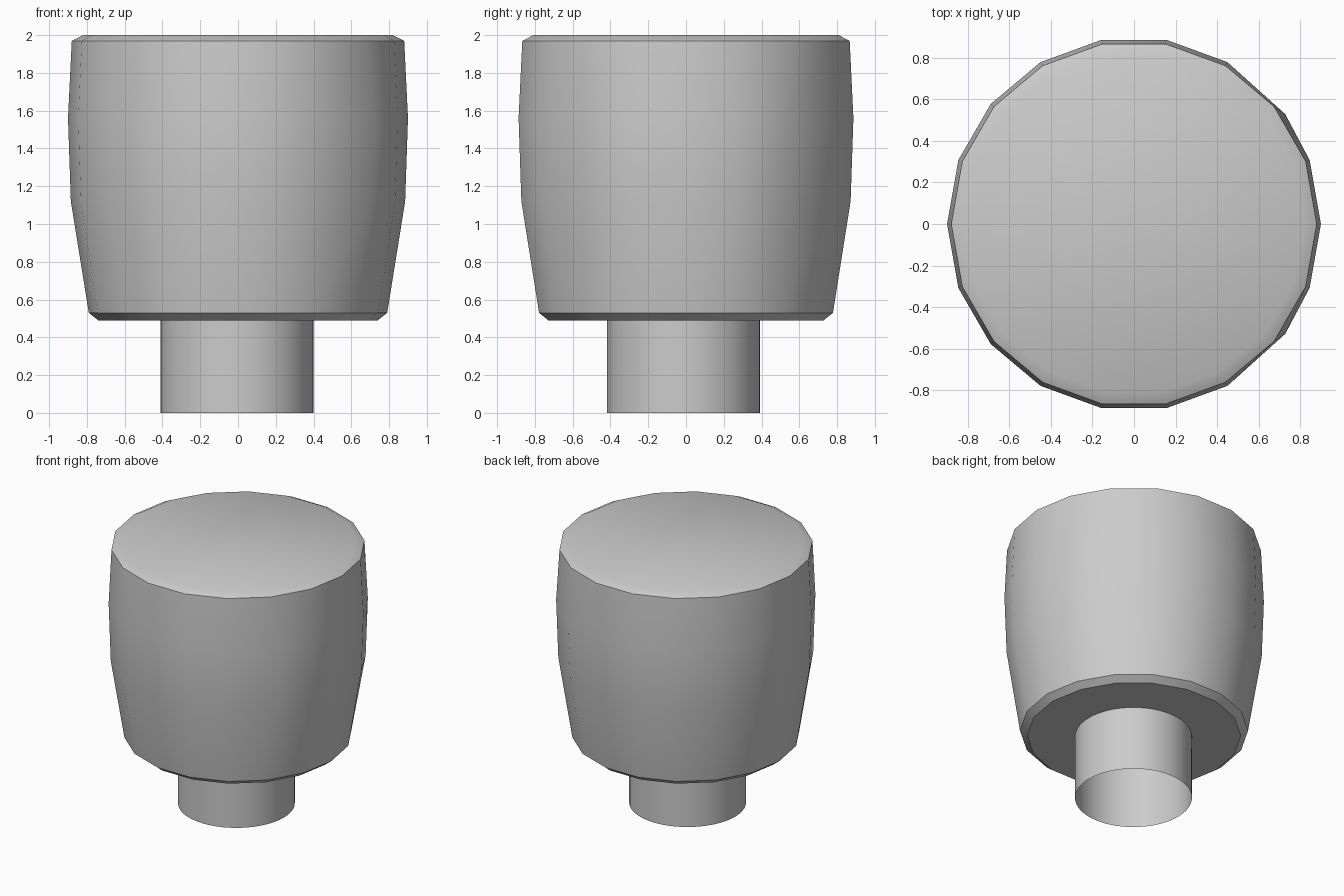
import bpy, bmesh, math

cube = bpy.data.objects.get("Cube")
if cube:
    bpy.data.objects.remove(cube, do_unlink=True)

# Single plain grey
grey = bpy.data.materials.new("plain_grey")
grey.use_nodes = True
color = (0.6, 0.6, 0.6, 1)
grey.diffuse_color = color
grey.node_tree.nodes["Principled BSDF"].inputs["Base Color"].default_value = color


def lathe(name, profile, sides, center=(0, 0), caps=True, shift=None):
    """Stack rings of (radius, height) and bridge them into a wall."""
    bm = bmesh.new()
    rings = []
    for level, (radius, z) in enumerate(profile):
        ring = []
        for i in range(sides):
            a = math.tau * i / sides
            if shift:
                a += shift(level, i)
            ring.append(bm.verts.new((center[0] + radius * math.cos(a),
                                      center[1] + radius * math.sin(a), z)))
        rings.append(ring)
    for low, high in zip(rings, rings[1:]):
        for i in range(sides):
            j = (i + 1) % sides
            bm.faces.new((low[i], low[j], high[j], high[i]))
    if caps:
        bm.faces.new(rings[0][::-1])
        bm.faces.new(rings[-1])
    mesh = bpy.data.meshes.new(name)
    bm.to_mesh(mesh)
    bm.free()
    mesh.materials.append(grey)
    obj = bpy.data.objects.new(name, mesh)
    bpy.context.collection.objects.link(obj)
    bpy.ops.object.select_all(action='DESELECT')
    obj.select_set(True)
    bpy.context.view_layer.objects.active = obj
    bpy.ops.object.shade_smooth_by_angle(angle=math.radians(30))
    return obj


# The belly rings lean one corner on each side of the +x face
def corner_lean(level, i):
    if level in (2, 3):
        return {2: -0.07, 16: 0.07}.get(i, 0)
    return 0


# Bevelled barrel-shaped head
SIDES = 18
lathe("head", [(0.74, 0.49), (0.79, 0.53), (0.885, 1.12), (0.9, 1.56),
               (0.88, 1.97), (0.82, 2.0)], SIDES, shift=corner_lean)

# Open tube neck below the head
lathe("neck", [(0.405, 0), (0.405, 0.49)], 48, center=(-0.005, -0.012), caps=False)
